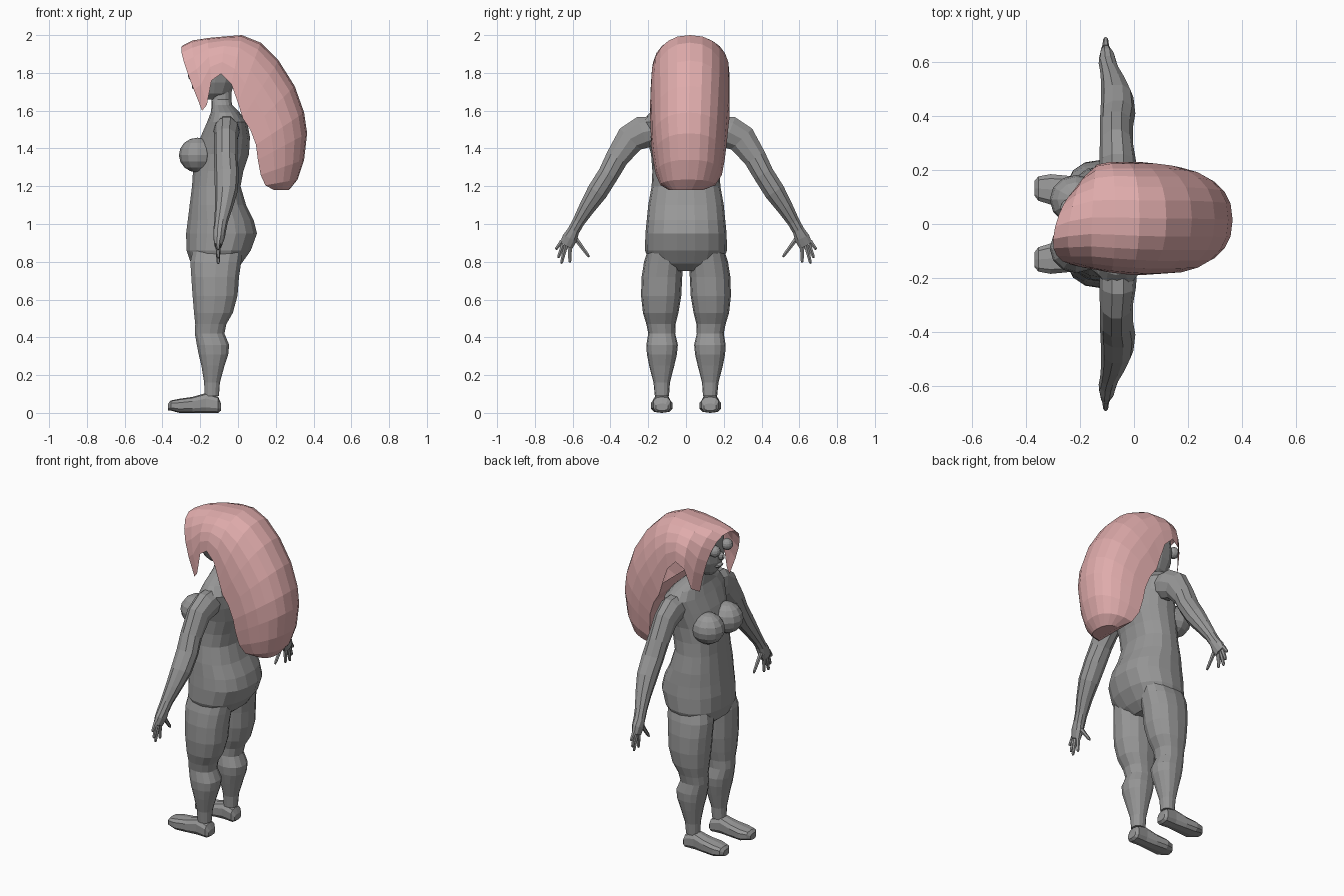
import bpy, bmesh, math
from mathutils import Vector


def material(name, rgb):
    m = bpy.data.materials.new(name)
    m.diffuse_color = (*rgb, 1)
    return m


GREY = material("body grey", (0.31, 0.31, 0.31))
PINK = material("hair pink", (0.74, 0.41, 0.41))


def loft(name, rings, mat, closed=True, caps=True, floor_from=None):
    """Skin a list of point rings; open rings can get a floor from an index on."""
    bm = bmesh.new()
    vs = [[bm.verts.new(p) for p in r] for r in rings]
    n = len(rings[0])
    for k, (a, b) in enumerate(zip(vs, vs[1:])):
        wrap = closed or (floor_from is not None and k >= floor_from)
        for i in range(n if wrap else n - 1):
            j = (i + 1) % n
            bm.faces.new((a[i], a[j], b[j], b[i]))
    if caps:
        bm.faces.new(vs[-1])
        if closed:
            bm.faces.new(vs[0])
    bmesh.ops.recalc_face_normals(bm, faces=bm.faces)
    me = bpy.data.meshes.new(name)
    bm.to_mesh(me)
    bm.free()
    me.materials.append(mat)
    ob = bpy.data.objects.new(name, me)
    bpy.context.collection.objects.link(ob)
    return ob


def spow(v, p):
    return math.copysign(abs(v) ** p, v)


def flat_ring(z, x0, x1, y0, y1, n=14, p=0.85):
    """Horizontal rounded ring given by its extents."""
    out = []
    for i in range(n):
        a = 2 * math.pi * (i + 0.5) / n
        out.append(((x0 + x1) / 2 + (x1 - x0) / 2 * spow(math.cos(a), p),
                    (y0 + y1) / 2 + (y1 - y0) / 2 * spow(math.sin(a), p), z))
    return out


def tube(name, pts, mat, n=10):
    """Tube through (x, y, z, radius along x, radius in the yz plane)."""
    rings = []
    for k, (x, y, z, rx, rr) in enumerate(pts):
        a, b = pts[max(k - 1, 0)], pts[min(k + 1, len(pts) - 1)]
        t = Vector((0, b[1] - a[1], b[2] - a[2])).normalized()
        side = Vector((0, -t.z, t.y))
        rings.append([Vector((x, y, z)) + Vector((rx * math.cos(q), 0, 0))
                      + side * rr * math.sin(q)
                      for q in (2 * math.pi * i / n for i in range(n))])
    return loft(name, rings, mat)


def ball(name, loc, size, seg=12, rows=8):
    bm = bmesh.new()
    bmesh.ops.create_uvsphere(bm, u_segments=seg, v_segments=rows, radius=1)
    for v in bm.verts:
        v.co = Vector(loc) + Vector(c * s for c, s in zip(v.co, size))
    me = bpy.data.meshes.new(name)
    bm.to_mesh(me)
    bm.free()
    me.materials.append(GREY)
    ob = bpy.data.objects.new(name, me)
    bpy.context.collection.objects.link(ob)
    return ob


# Torso with hips, waist, shoulders and neck: z, back/front x, half width
torso = [(0.75, -0.20, -0.03, 0.11), (0.79, -0.25, 0.02, 0.19),
         (0.86, -0.275, 0.07, 0.217), (0.95, -0.277, 0.103, 0.215),
         (1.02, -0.268, 0.085, 0.208), (1.10, -0.258, 0.045, 0.20),
         (1.20, -0.245, 0.015, 0.182), (1.28, -0.24, 0.03, 0.178),
         (1.37, -0.23, 0.06, 0.185), (1.46, -0.20, 0.065, 0.21),
         (1.54, -0.165, 0.05, 0.235), (1.59, -0.145, 0.01, 0.19),
         (1.63, -0.14, -0.03, 0.09), (1.66, -0.14, -0.035, 0.06),
         (1.74, -0.14, -0.03, 0.058)]
loft("torso", [flat_ring(z, a, b, -w, w, 18) for z, a, b, w in torso], GREY)

# Head: z, front x, back x, half width
head = [(1.66, -0.19, -0.08, 0.035), (1.69, -0.215, -0.04, 0.07),
        (1.75, -0.235, -0.01, 0.10), (1.82, -0.235, 0.01, 0.118),
        (1.89, -0.225, 0.01, 0.115), (1.94, -0.19, -0.02, 0.085),
        (1.965, -0.14, -0.06, 0.04)]
loft("head", [flat_ring(z, a, b, -w, w) for z, a, b, w in head], GREY)
ball("nose", (-0.24, 0, 1.785), (0.025, 0.016, 0.025), 8, 6)
ball("lips", (-0.225, 0, 1.725), (0.02, 0.035, 0.014), 8, 6)

leg = [(0.09, -0.178, -0.10, 0.09, 0.165), (0.16, -0.18, -0.095, 0.085, 0.172),
       (0.25, -0.195, -0.07, 0.062, 0.195), (0.31, -0.21, -0.05, 0.048, 0.207),
       (0.36, -0.22, -0.045, 0.043, 0.21), (0.42, -0.23, -0.07, 0.057, 0.20),
       (0.47, -0.228, -0.06, 0.055, 0.21), (0.53, -0.235, -0.025, 0.04, 0.228),
       (0.62, -0.243, 0.0, 0.025, 0.238), (0.72, -0.25, 0.008, 0.02, 0.235),
       (0.80, -0.255, 0.02, 0.015, 0.222), (0.87, -0.24, 0.03, 0.03, 0.20)]
# Foot: x, y range, top z
foot = [(-0.09, 0.095, 0.16, 0.05), (-0.105, 0.08, 0.175, 0.085),
        (-0.17, 0.085, 0.172, 0.105), (-0.24, 0.078, 0.18, 0.085),
        (-0.31, 0.07, 0.187, 0.075), (-0.355, 0.085, 0.178, 0.066),
        (-0.37, 0.105, 0.16, 0.05)]
arm = [(-0.06, 0.16, 1.50, 0.07, 0.075), (-0.06, 0.23, 1.485, 0.068, 0.09),
       (-0.065, 0.295, 1.45, 0.062, 0.082), (-0.065, 0.365, 1.35, 0.062, 0.064),
       (-0.06, 0.41, 1.265, 0.065, 0.058), (-0.062, 0.47, 1.17, 0.06, 0.058),
       (-0.075, 0.525, 1.085, 0.047, 0.045), (-0.09, 0.57, 1.01, 0.036, 0.034),
       (-0.097, 0.595, 0.965, 0.034, 0.033), (-0.10, 0.615, 0.925, 0.03, 0.042),
       (-0.105, 0.635, 0.885, 0.02, 0.038)]
fingers = [((0.655, 0.91), (0.69, 0.865)), ((0.65, 0.89), (0.677, 0.82)),
           ((0.637, 0.885), (0.66, 0.79)), ((0.615, 0.885), (0.615, 0.795)),
           ((0.59, 0.93), (0.512, 0.825))]

for s, tag in ((1, "left"), (-1, "right")):
    loft(tag + "_leg", [flat_ring(z, a, b, *sorted((s * c, s * d)))
                        for z, a, b, c, d in leg], GREY)
    rings = []
    for x, a, b, top in foot:
        low = 0.0 if -0.35 < x < -0.1 else 0.012
        rings.append([(x, s * (y1 + y2) / 2 + (b - a) / 2 * spow(math.cos(q), 0.7),
                       (top + low) / 2 + (top - low) / 2 * spow(math.sin(q), 0.7))
                      for q in (math.pi * i / 5 + math.pi / 10 for i in range(10))
                      for y1, y2 in ((a, b),)])
    loft(tag + "_foot", rings, GREY)
    tube(tag + "_arm", [(x, s * y, z, rx, r) for x, y, z, rx, r in arm], GREY)
    for k, ((y0, z0), (y1, z1)) in enumerate(fingers):
        pts = [(-0.105, s * (y0 + (y1 - y0) * t), z0 + (z1 - z0) * t, r, r)
               for t, r in ((0, 0.014), (0.5, 0.011), (0.9, 0.009), (1, 0.005))]
        tube(f"{tag}_finger_{k + 1}", pts, GREY, 6)
    ball(tag + "_breast", (-0.215, s * 0.09, 1.365), (0.098, 0.092, 0.092))
    ball(tag + "_eye", (-0.24, s * 0.06, 1.835), (0.034, 0.034, 0.034))

# Hair: sweep of arches, outer (x, z), lower edge (x, z), half width, y shift, skew
hair = [(-0.305, 1.945, -0.19, 1.60, 0.145, -0.01, 0.25),
        (-0.25, 1.972, -0.165, 1.63, 0.175, 0.01, 0.15),
        (-0.16, 1.985, -0.14, 1.76, 0.195, 0.025, 0.05),
        (-0.07, 1.993, -0.09, 1.795, 0.205, 0.025, 0),
        (0.02, 2.0, -0.035, 1.74, 0.208, 0.022, 0),
        (0.12, 1.96, 0.0, 1.64, 0.21, 0.02, 0),
        (0.215, 1.865, 0.025, 1.56, 0.21, 0.02, 0),
        (0.30, 1.73, 0.065, 1.50, 0.205, 0.018, 0),
        (0.35, 1.59, 0.095, 1.42, 0.20, 0.015, 0),
        (0.366, 1.48, 0.105, 1.34, 0.19, 0.015, 0),
        (0.35, 1.34, 0.12, 1.26, 0.175, 0.015, 0),
        (0.315, 1.235, 0.145, 1.205, 0.145, 0.01, 0),
        (0.27, 1.18, 0.19, 1.18, 0.09, 0.0, 0)]
arches = []
for ox, oz, lx, lz, w, sh, skew in hair:
    arch = []
    for i in range(13):
        q = math.pi * i / 12
        y = sh + w * spow(math.cos(q), 0.85)
        h = abs(math.sin(q)) ** 0.85 if 0 < i < 12 else 0
        arch.append((lx + (ox - lx) * h + skew * (y + 0.06) * h, y, lz + (oz - lz) * h))
    arches.append(arch)
loft("hair", arches, PINK, closed=False, floor_from=5)
